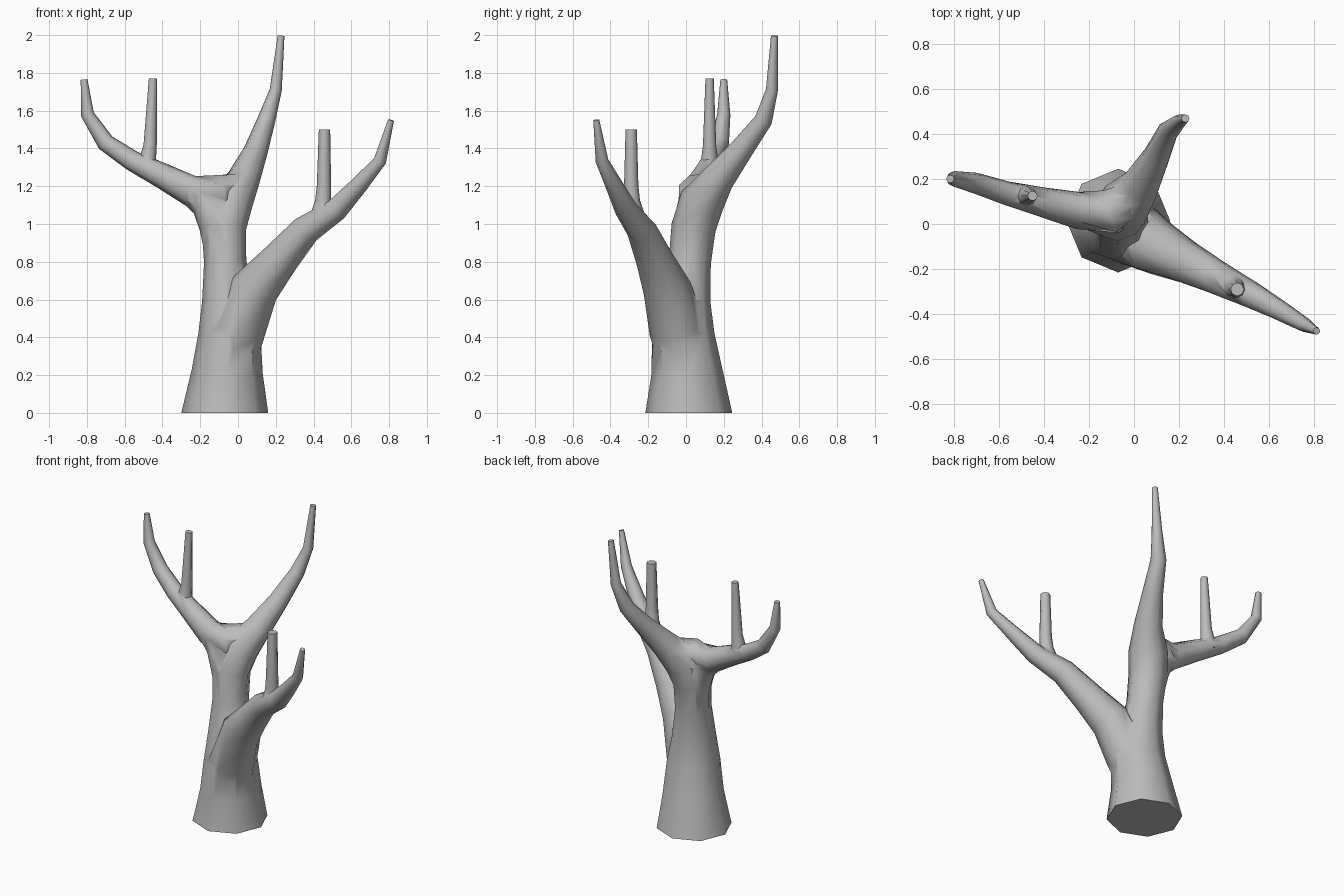
import bpy
import math
from mathutils import Vector

cube = bpy.data.objects.get("Cube")
if cube:
    bpy.data.objects.remove(cube, do_unlink=True)

SIDES = 8

bark = bpy.data.materials.new("grey bark")
bark.use_nodes = True
GREY = (0.5, 0.5, 0.5, 1)
bark.diffuse_color = GREY
bark.node_tree.nodes["Principled BSDF"].inputs["Base Color"].default_value = GREY


def limb(name, rings):
    """Tapered tube through rings of (x, y, z, radius), capped at both ends."""
    points = [Vector(r[:3]) for r in rings]
    verts, faces = [], []
    last = len(rings) - 1
    for i, ring in enumerate(rings):
        direction = points[min(i + 1, last)] - points[max(i - 1, 0)]
        if ring[2] == 0:
            direction = Vector((0, 0, 1))
        turn = Vector((0, 0, 1)).rotation_difference(direction)
        for k in range(SIDES):
            a = math.tau * k / SIDES
            verts.append(points[i] + turn @ Vector((math.cos(a), math.sin(a), 0)) * ring[3])
    for i in range(last):
        for k in range(SIDES):
            n = (k + 1) % SIDES
            a, b = i * SIDES, (i + 1) * SIDES
            faces.append((a + k, a + n, b + n, b + k))
    faces.append(tuple(reversed(range(SIDES))))
    faces.append(tuple(range(last * SIDES, (last + 1) * SIDES)))
    mesh = bpy.data.meshes.new(name)
    mesh.from_pydata(verts, [], faces)
    mesh.materials.append(bark)
    obj = bpy.data.objects.new(name, mesh)
    bpy.context.collection.objects.link(obj)
    return obj


# Trunk, running on into the tall back branch
tree = limb("tree_trunk_and_branches", [
    (-.07, .015, 0, .23), (-.057, .005, .22, .188), (-.045, -.015, .42, .165),
    (-.055, -.005, .6, .135), (-.068, .02, .8, .112), (-.075, .04, .98, .118),
    (-.04, .085, 1.12, .12), (.03, .17, 1.24, .088), (.095, .29, 1.39, .064),
    (.15, .41, 1.55, .048), (.2, .455, 1.71, .032), (.228, .468, 1.997, .018)])

# Remaining limbs
limbs = [
    limb("right_branch", [
        (.03, .15, 1.21, .07), (-.1, .055, 1.16, .105), (-.25, .06, 1.175, .083),
        (-.4, .095, 1.255, .068), (-.56, .135, 1.335, .055), (-.7, .18, 1.43, .048),
        (-.797, .2, 1.58, .035), (-.815, .2, 1.765, .018)]),
    limb("right_branch_root", [
        (-.075, .035, .85, .1), (-.1, .04, 1.0, .108), (-.17, .05, 1.12, .09),
        (-.3, .07, 1.2, .06)]),
    limb("left_branch", [
        (-.045, -.01, .25, .13), (-.005, -.045, .44, .15), (.09, -.1, .66, .128),
        (.22, -.165, .81, .1), (.36, -.235, .97, .08), (.52, -.315, 1.075, .062),
        (.64, -.38, 1.205, .047), (.752, -.445, 1.335, .034), (.81, -.475, 1.55, .016)]),
    limb("left_twig", [
        (.44, -.275, 1.02, .065), (.45, -.285, 1.12, .042), (.455, -.29, 1.2, .038),
        (.458, -.29, 1.5, .03)]),
    limb("right_twig", [
        (-.485, .12, 1.28, .055), (-.475, .125, 1.36, .042), (-.465, .125, 1.42, .035),
        (-.45, .125, 1.77, .022)])]

# Fuse the limbs into one skin
bpy.context.view_layer.objects.active = tree
tree.select_set(True)
for part in limbs:
    union = tree.modifiers.new("fuse_" + part.name, 'BOOLEAN')
    union.operation = 'UNION'
    union.solver = 'EXACT'
    union.object = part
    bpy.ops.object.modifier_apply(modifier=union.name)
    bpy.data.objects.remove(part, do_unlink=True)

bpy.ops.object.shade_smooth_by_angle(angle=math.radians(60))
